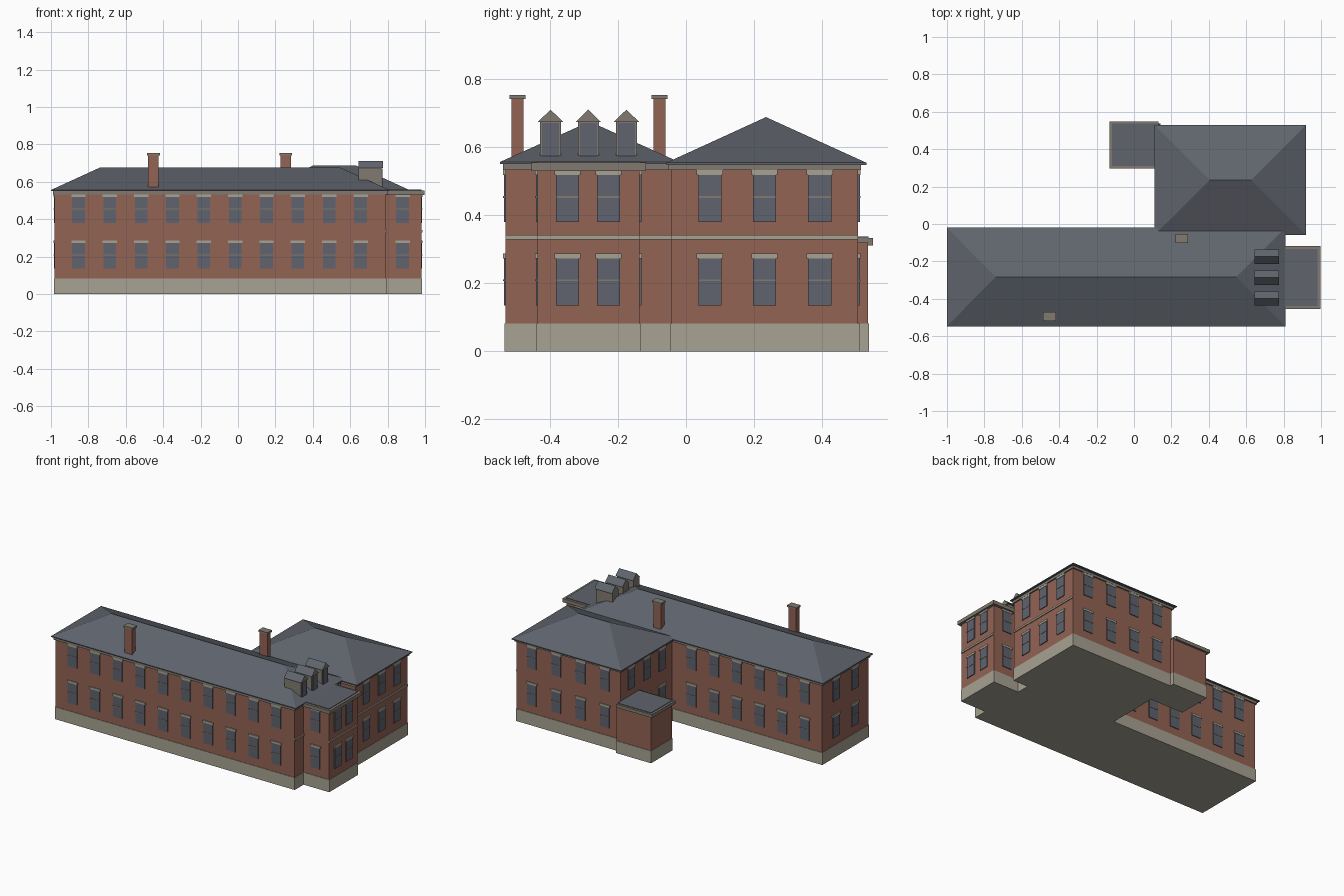
import bpy

cube = bpy.data.objects.get("Cube")
if cube:
    bpy.data.objects.remove(cube, do_unlink=True)


def material(name, rgb):
    m = bpy.data.materials.new(name)
    m.use_nodes = True
    m.diffuse_color = (*rgb, 1)
    m.node_tree.nodes["Principled BSDF"].inputs["Base Color"].default_value = (*rgb, 1)
    return m


BRICK = material("brick", (0.29, 0.125, 0.088))
STONE = material("pale stone", (0.39, 0.36, 0.29))
TRIM = material("weathered trim", (0.22, 0.195, 0.165))
SLATE = material("slate", (0.115, 0.127, 0.15))
GLASS = material("window glass", (0.115, 0.125, 0.155))


def mesh(name, verts, faces, *mats):
    data = bpy.data.meshes.new(name)
    data.from_pydata(verts, [], faces)
    for m in mats:
        data.materials.append(m)
    obj = bpy.data.objects.new(name, data)
    bpy.context.scene.collection.objects.link(obj)
    return obj


def box(name, x, y, z, mat):
    verts = [(a, b, c) for c in z for a, b in
             ((x[0], y[0]), (x[1], y[0]), (x[1], y[1]), (x[0], y[1]))]
    faces = [(3, 2, 1, 0), (4, 5, 6, 7)]
    faces += [(i, (i + 1) % 4, (i + 1) % 4 + 4, i + 4) for i in range(4)]
    return mesh(name, verts, faces, mat)


def grow(span, d):
    return (span[0] - d, span[1] + d)


def hip_roof(name, x, y, eave, ridge_x, ridge_y, top):
    """Hipped roof with a thin eave edge and a ridge along x."""
    verts = [(a, b, c) for c in (eave - 0.006, eave) for a, b in
             ((x[0], y[0]), (x[1], y[0]), (x[1], y[1]), (x[0], y[1]))]
    verts += [(ridge_x[0], ridge_y, top), (ridge_x[1], ridge_y, top)]
    faces = [(3, 2, 1, 0), (4, 5, 9, 8), (5, 6, 9), (6, 7, 8, 9), (7, 4, 8)]
    faces += [(i, (i + 1) % 4, (i + 1) % 4 + 4, i + 4) for i in range(4)]
    return mesh(name, verts, faces, SLATE)


def walls(name, x, y, top):
    box(name + "_walls", x, y, (0.04, top), BRICK)
    box(name + "_plinth", grow(x, 0.003), grow(y, 0.003), (0, 0.082), STONE)


def plate(name, axis, side, wall, centre, width, z, depth, mat):
    """Thin plate on a wall facing along the given axis and side."""
    out = tuple(sorted((wall - side * 0.002, wall + side * depth)))
    along = (centre - width / 2, centre + width / 2)
    if axis == "x":
        box(name, out, along, z, mat)
    else:
        box(name, along, out, z, mat)


def windows(name, axis, side, wall, centres, floors=(0.135, 0.38)):
    for c in centres:
        for sill in floors:
            args = (axis, side, wall, c)
            plate(name + "_window", *args, 0.068, (sill, sill + 0.138), 0.005, GLASS)
            plate(name + "_window_rail", *args, 0.068, (sill + 0.071, sill + 0.076), 0.007, TRIM)
            plate(name + "_lintel", *args, 0.077, (sill + 0.138, sill + 0.152), 0.007, STONE)


# Main range
MX, MY = (-0.98, 0.79), (-0.53, -0.04)
walls("main_range", MX, MY, 0.55)
box("main_cornice", grow(MX, 0.008), grow(MY, 0.008), (0.532, 0.55), TRIM)
hip_roof("main_roof", (-1, 0.81), (-0.547, -0.02), 0.556, (-0.74, 0.548), -0.283, 0.675)
columns = [-0.853 + 0.1676 * i for i in range(10)]
windows("main_front", "y", -1, MY[0], columns)
windows("main_back", "y", 1, MY[1], columns[:6])
windows("main_end", "x", -1, MX[0], (-0.385, -0.185))

# Rear wing
RX, RY = (0.13, 0.90), (-0.043, 0.506)
walls("rear_wing", RX, RY, 0.55)
box("rear_cornice", grow(RX, 0.008), grow(RY, 0.008), (0.532, 0.55), TRIM)
hip_roof("rear_roof", (0.11, 0.92), (-0.058, 0.53), 0.554, (0.405, 0.628), 0.235, 0.688)
windows("rear_left", "x", 1, RX[1], (0.07, 0.231, 0.393))
windows("rear_right_upper", "x", -1, RX[0], (0.07, 0.231, 0.393), (0.38,))
windows("rear_right_lower", "x", -1, RX[0], (0.07, 0.231), (0.135,))
windows("rear_back", "y", 1, RY[1], [0.515 + 0.18 * (i - 1.5) for i in range(4)])

# Flat-topped end bay
BX, BY = (0.78, 0.98), (-0.436, -0.136)
walls("end_bay", BX, BY, 0.54)
box("bay_cornice", (0.78, 0.998), grow(BY, 0.018), (0.53, 0.554), TRIM)
box("bay_roof", (0.78, 0.982), grow(BY, 0.003), (0.55, 0.558), SLATE)
windows("bay_left", "x", 1, BX[1], (-0.348, -0.228))
windows("bay_front", "y", -1, BY[0], (0.88,))
windows("bay_back", "y", 1, BY[1], (0.88,))

# String courses on the left-facing walls
for label, wall, span in (("main", MX[1], MY), ("rear", RX[1], RY), ("bay", BX[1], BY)):
    plate(label + "_string_course", "x", 1, wall, sum(span) / 2, span[1] - span[0],
          (0.329, 0.341), 0.006, STONE)

# Back porch
PX, PY = (-0.115, 0.14), (0.312, 0.535)
walls("porch", PX, PY, 0.32)
box("porch_cornice", (-0.132, 0.13), grow(PY, 0.014), (0.311, 0.333), TRIM)
box("porch_roof", (-0.118, 0.13), grow(PY, 0.001), (0.33, 0.337), SLATE)

# Chimneys
for cx, cy in ((-0.452, -0.495), (0.256, -0.078)):
    x, y = (cx - 0.028, cx + 0.028), (cy - 0.018, cy + 0.018)
    box("chimney_stack", x, y, (0.54, 0.742), BRICK)
    box("chimney_cap", grow(x, 0.006), grow(y, 0.006), (0.741, 0.753), TRIM)

# Dormers on the left hip
for cy in (-0.398, -0.287, -0.175):
    box("dormer_body", (0.645, 0.768), (cy - 0.031, cy + 0.031), (0.568, 0.675), TRIM)
    plate("dormer_window", "x", 1, 0.768, cy, 0.05, (0.573, 0.67), 0.004, GLASS)
    gable = [(x, cy + dy, z) for x in (0.645, 0.774)
             for dy, z in ((-0.038, 0.673), (0.038, 0.673), (0, 0.71))]
    roof = mesh("dormer_roof", gable,
                [(0, 2, 1), (3, 4, 5), (0, 1, 4, 3), (1, 2, 5, 4), (2, 0, 3, 5)], SLATE, TRIM)
    for face in roof.data.polygons:
        face.material_index = 1 if len(face.vertices) == 3 else 0
